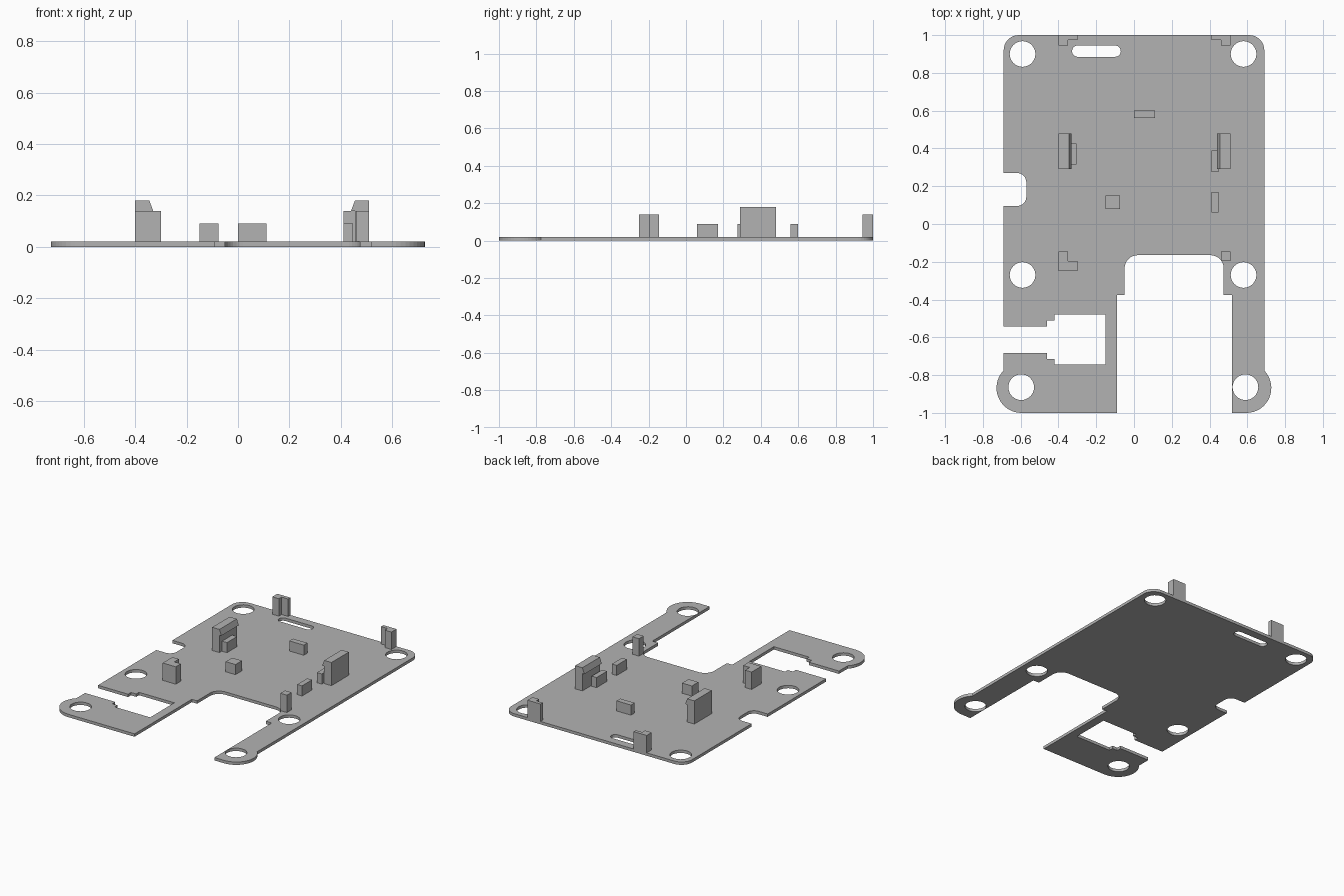
import bpy, bmesh, math
from mathutils import Vector

if "Cube" in bpy.data.objects:
    bpy.data.objects.remove(bpy.data.objects["Cube"], do_unlink=True)

THICK = 0.02
POST_TOP = 0.14
BLOCK_TOP = 0.09

grey = bpy.data.materials.new("plain grey")
grey.use_nodes = True
grey.diffuse_color = (0.45, 0.45, 0.45, 1)
grey.node_tree.nodes["Principled BSDF"].inputs["Base Color"].default_value = grey.diffuse_color


def add_object(name, mesh):
    obj = bpy.data.objects.new(name, mesh)
    mesh.materials.clear()
    mesh.materials.append(grey)
    bpy.context.collection.objects.link(obj)
    return obj


def arc(cx, cy, r, start, end, steps):
    angles = [math.radians(start + (end - start) * i / steps) for i in range(steps + 1)]
    return [(cx + r * math.cos(a), cy + r * math.sin(a)) for a in angles]


def rounded(prev, corner, nxt, r, steps=8):
    """Fillet a right-angled corner."""
    c = Vector(corner)
    u = (Vector(prev) - c).normalized() * r
    v = (Vector(nxt) - c).normalized() * r
    centre = c + u + v
    turns = [math.pi / 2 * i / steps for i in range(steps + 1)]
    return [tuple(centre - v * math.cos(t) - u * math.sin(t)) for t in turns]


def prism(name, points, offset):
    """Extrude a flat polygon along an offset."""
    bm = bmesh.new()
    face = bm.faces.new([bm.verts.new(p) for p in points])
    grown = bmesh.ops.extrude_face_region(bm, geom=[face])["geom"]
    bmesh.ops.translate(bm, vec=offset, verts=[g for g in grown if isinstance(g, bmesh.types.BMVert)])
    bmesh.ops.recalc_face_normals(bm, faces=bm.faces)
    mesh = bpy.data.meshes.new(name)
    bm.to_mesh(mesh)
    bm.free()
    return add_object(name, mesh)


def upright(name, outline, top):
    return prism(name, [(x, y, THICK) for x, y in outline], (0, 0, top - THICK))


def block(name, x0, x1, y0, y1, top):
    return upright(name, [(x0, y0), (x1, y0), (x1, y1), (x0, y1)], top)


# Base plate outline, counter-clockwise from the front right lobe
lobe_y, lobe_r = -0.868, 0.132
outline = [(-0.09, -1), (-0.09, -0.375), (-0.05, -0.375)]
outline += rounded((-0.05, -0.375), (-0.05, -0.165), (0.475, -0.165), 0.07)
outline += rounded((-0.05, -0.165), (0.475, -0.165), (0.475, -0.375), 0.07)
outline += [(0.475, -0.375), (0.52, -0.375), (0.52, -1)]
outline += arc(0.595, lobe_y, lobe_r, -90, 44, 16)
outline += rounded((0.69, 0), (0.69, 1), (0, 1), 0.08)
outline += rounded((0, 1), (-0.69, 1), (-0.69, 0), 0.08)
# Rounded side notch
outline += [(-0.69, 0.27)]
outline += rounded((-0.69, 0.27), (-0.57, 0.27), (-0.57, 0.1), 0.05)
outline += rounded((-0.57, 0.27), (-0.57, 0.095), (-0.69, 0.095), 0.05)
outline += [(-0.69, 0.095)]
# Stepped cut-out open to the side
step = [(-0.69, 0.07), (-0.46, 0.07), (-0.46, 0.102), (-0.42, 0.102), (-0.42, 0.132), (-0.15, 0.132)]
outline += [(x, -0.612 + d) for x, d in step]
outline += [(x, -0.612 - d) for x, d in reversed(step)]
outline += arc(-0.596, lobe_y, lobe_r, 136, 270, 16)

# Screw holes and the long slot
centres = [(-0.59, 0.9), (0.58, 0.9), (-0.59, -0.27), (0.58, -0.27), (-0.597, -0.864), (0.59, -0.864)]
loops = [outline] + [arc(x, y, 0.068, 0, 348.75, 31) for x, y in centres]
loops.append(arc(-0.1, 0.915, 0.03, -90, 90, 10) + arc(-0.298, 0.915, 0.03, 90, 270, 10))

curve = bpy.data.curves.new("plate_profile", 'CURVE')
curve.dimensions = '2D'
curve.fill_mode = 'BOTH'
curve.extrude = THICK / 2
for loop in loops:
    spline = curve.splines.new('POLY')
    spline.points.add(len(loop) - 1)
    for point, (x, y) in zip(spline.points, loop):
        point.co = (x, y, 0, 1)
    spline.use_cyclic_u = True
helper = bpy.data.objects.new("plate_profile", curve)
bpy.context.collection.objects.link(helper)
bpy.context.view_layer.update()
plate_mesh = bpy.data.meshes.new_from_object(helper.evaluated_get(bpy.context.evaluated_depsgraph_get()))
bpy.data.objects.remove(helper, do_unlink=True)
bm = bmesh.new()
bm.from_mesh(plate_mesh)
bmesh.ops.translate(bm, vec=(0, 0, THICK / 2), verts=bm.verts)
bmesh.ops.remove_doubles(bm, verts=bm.verts, dist=0.0001)
bmesh.ops.recalc_face_normals(bm, faces=bm.faces)
for f in bm.faces:
    f.smooth = False
bm.to_mesh(plate_mesh)
bm.free()
add_object("base_plate", plate_mesh)


# L-shaped corner posts: outer corner, then the directions of the two arms
def corner_post(name, x, y, sx, sy, long_x, long_y, wide_x, wide_y):
    shape = [(0, 0), (long_x, 0), (long_x, wide_y), (wide_x, wide_y), (wide_x, long_y), (0, long_y)]
    upright(name, [(x + sx * a, y + sy * b) for a, b in shape], POST_TOP)


corner_post("back_right_post", -0.4, 1, 1, -1, 0.1, 0.055, 0.05, 0.025)
corner_post("back_left_post", 0.51, 1, -1, -1, 0.1, 0.055, 0.05, 0.025)
corner_post("front_right_post", -0.4, -0.25, 1, 1, 0.1, 0.105, 0.05, 0.055)
block("front_left_post", 0.46, 0.51, -0.195, -0.145, POST_TOP)

# Facing snap clips with hooked tops
hook = [(0, THICK), (0, 0.18), (0.055, 0.18), (0.07, POST_TOP), (0.055, POST_TOP), (0.055, THICK)]
for name, x, side in (("right_clip", -0.4, 1), ("left_clip", 0.51, -1)):
    prism(name, [(x + side * d, 0.29, z) for d, z in hook], (0, 0.19, 0))

# Low support blocks
block("back_support", 0, 0.11, 0.56, 0.6, BLOCK_TOP)
block("middle_support", -0.15, -0.075, 0.08, 0.15, BLOCK_TOP)
block("left_front_support", 0.41, 0.447, 0.06, 0.17, BLOCK_TOP)
block("left_clip_support", 0.41, 0.447, 0.275, 0.39, BLOCK_TOP)
block("right_clip_support", -0.342, -0.305, 0.315, 0.425, BLOCK_TOP)
